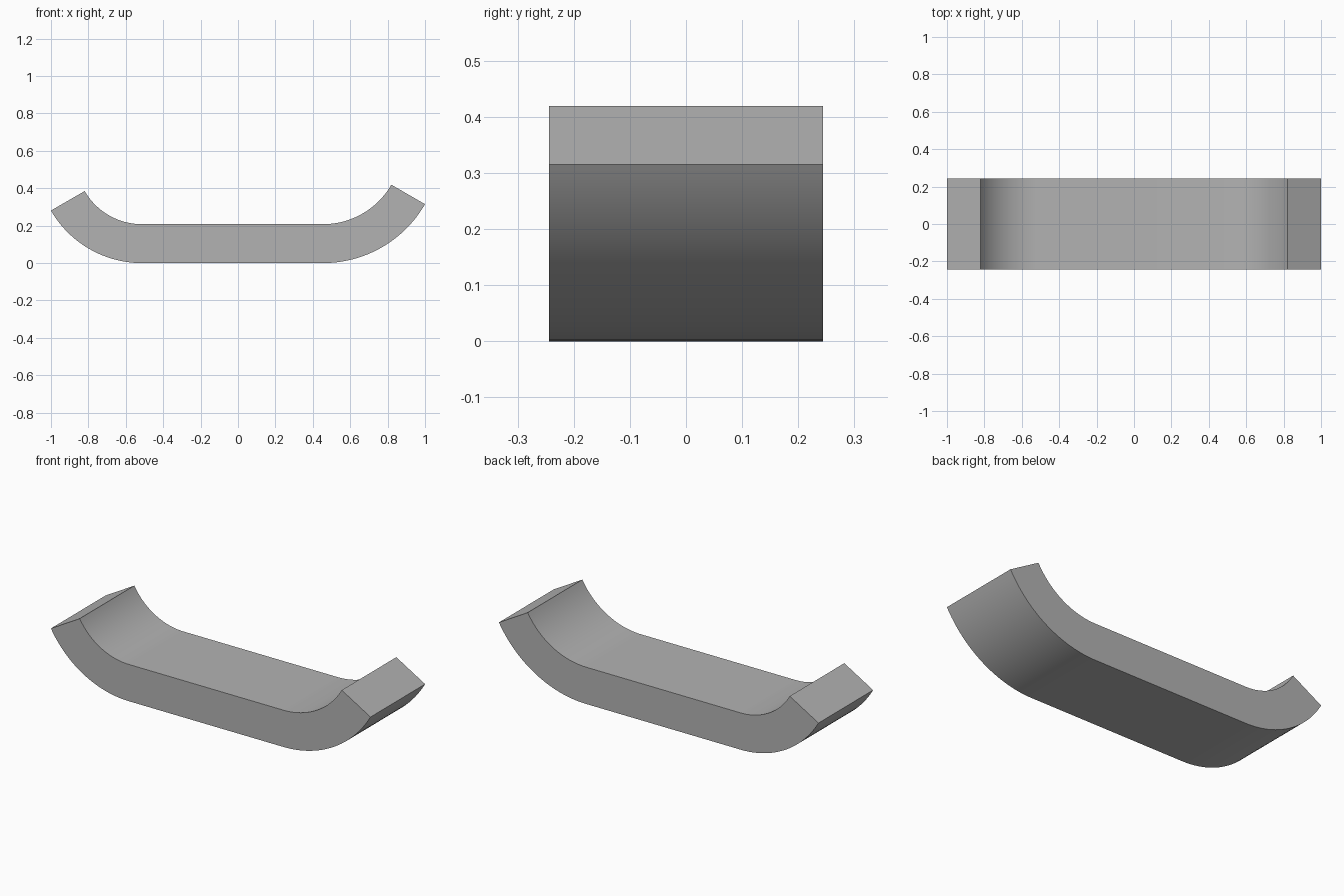
import bpy, bmesh
from math import sin, cos, radians

cube = bpy.data.objects.get("Cube")
if cube:
    bpy.data.objects.remove(cube, do_unlink=True)

THICK, HALF_WIDTH, SWEEP, STEPS = 0.208, 0.244, 60, 24
LEFT_R, RIGHT_R = 0.63, 0.562

grey = bpy.data.materials.new("plain grey")
grey.use_nodes = True
colour = (0.45, 0.45, 0.45, 1)
grey.diffuse_color = colour
grey.node_tree.nodes["Principled BSDF"].inputs["Base Color"].default_value = colour


def bend(radius, side):
    """Outer and inner profile points from the flat base to the raised tip."""
    centre = 1 - radius * sin(radians(SWEEP))
    stations = []
    for i in range(STEPS + 1):
        a = radians(SWEEP * i / STEPS)
        stations.append([(side * (centre + r * sin(a)), radius - r * cos(a))
                         for r in (radius, radius - THICK)])
    return stations


# Profile stations run from the right tip, along the flat base, to the left tip
stations = bend(RIGHT_R, -1)[::-1] + bend(LEFT_R, 1)

# Sweep a rectangular section through the stations
bm = bmesh.new()
rings = []
for (xo, zo), (xi, zi) in stations:
    rings.append([bm.verts.new(p) for p in (
        (xo, -HALF_WIDTH, zo), (xo, HALF_WIDTH, zo),
        (xi, HALF_WIDTH, zi), (xi, -HALF_WIDTH, zi))])
for a, b in zip(rings, rings[1:]):
    for k in range(4):
        n = (k + 1) % 4
        bm.faces.new((a[k], a[n], b[n], b[k]))
bm.faces.new(rings[0])
bm.faces.new(rings[-1])
bmesh.ops.recalc_face_normals(bm, faces=bm.faces)

mesh = bpy.data.meshes.new("curved_bracket")
bm.to_mesh(mesh)
bm.free()
mesh.materials.append(grey)
bracket = bpy.data.objects.new("curved_bracket", mesh)
bpy.context.collection.objects.link(bracket)

# Smooth bends with crisp edges
bpy.ops.object.select_all(action="DESELECT")
bracket.select_set(True)
bpy.context.view_layer.objects.active = bracket
bpy.ops.object.shade_smooth_by_angle(angle=radians(30))
